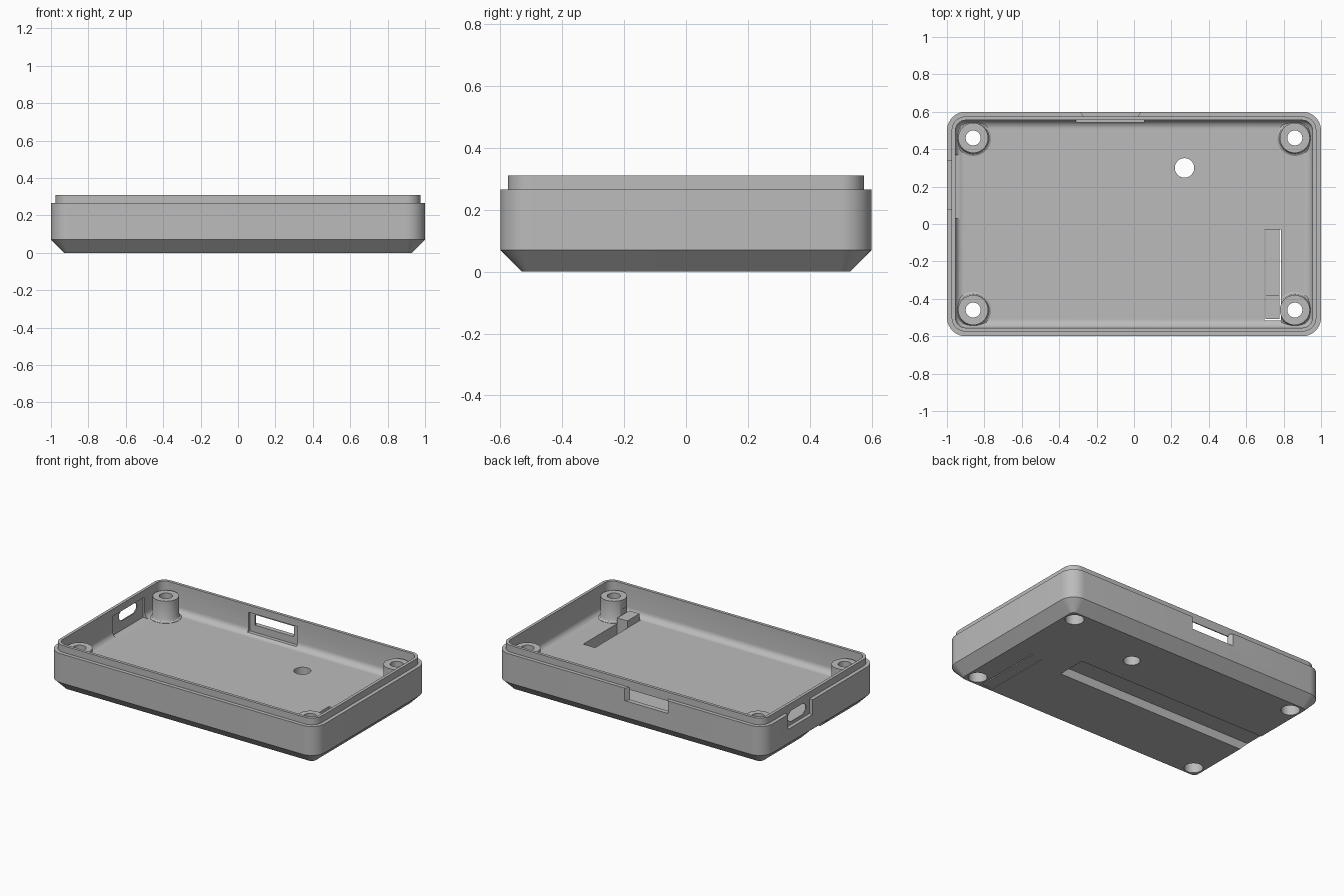
import bpy, bmesh, math
from mathutils import Vector

if "Cube" in bpy.data.objects:
    bpy.data.objects.remove(bpy.data.objects["Cube"], do_unlink=True)

grey = bpy.data.materials.new("plastic_grey")
grey.use_nodes = True
GREY = (0.5, 0.5, 0.5, 1)
grey.diffuse_color = GREY
grey.node_tree.nodes["Principled BSDF"].inputs["Base Color"].default_value = GREY


def finish(name, bm):
    bmesh.ops.recalc_face_normals(bm, faces=bm.faces)
    mesh = bpy.data.meshes.new(name)
    bm.to_mesh(mesh)
    bm.free()
    mesh.materials.append(grey)
    ob = bpy.data.objects.new(name, mesh)
    bpy.context.collection.objects.link(ob)
    return ob


def loft(name, rings):
    """Closed solid through rings with the same number of points."""
    bm = bmesh.new()
    loops = [[bm.verts.new(p) for p in ring] for ring in rings]
    n = len(loops[0])
    for a, b in zip(loops, loops[1:]):
        for i in range(n):
            j = (i + 1) % n
            bm.faces.new((a[i], a[j], b[j], b[i]))
    bm.faces.new(loops[0][::-1])
    bm.faces.new(loops[-1])
    return finish(name, bm)


def rounded_ring(inset, z, steps=10):
    r = max(0.1 - inset, 0.025)
    ring = []
    for k, (sx, sy) in enumerate(((1, 1), (-1, 1), (-1, -1), (1, -1))):
        for i in range(steps + 1):
            a = math.pi / 2 * (k + i / steps)
            ring.append((sx * (1 - inset - r) + r * math.cos(a),
                         sy * (0.6 - inset - r) + r * math.sin(a), z))
    return ring


def lathe(name, x, y, profile, sides=40):
    return loft(name, [[(x + r * math.cos(math.tau * i / sides),
                         y + r * math.sin(math.tau * i / sides), z)
                        for i in range(sides)] for r, z in profile])


def prism(name, points, direction):
    d = Vector(direction)
    return loft(name, [points, [Vector(p) + d for p in points]])


def box(name, x0, x1, y0, y1, z0, z1):
    return prism(name, [(x0, y0, z0), (x1, y0, z0), (x1, y1, z0), (x0, y1, z0)],
                 (0, 0, z1 - z0))


def combine(target, tool, operation="DIFFERENCE"):
    mod = target.modifiers.new("combine", "BOOLEAN")
    mod.operation = operation
    mod.solver = "EXACT"
    mod.object = tool
    bpy.context.view_layer.update()
    result = bpy.data.meshes.new_from_object(
        target.evaluated_get(bpy.context.evaluated_depsgraph_get()))
    target.modifiers.clear()
    target.data = result
    bpy.data.objects.remove(tool, do_unlink=True)


# Outer tray with chamfered base and stepped lip
shell = loft("case_shell", [rounded_ring(i, z) for i, z in
             ((0.07, 0), (0, 0.07), (0, 0.265), (0.025, 0.265), (0.025, 0.31))])

# Hollow interior with a filleted floor edge
fillet = []
for k in range(6):
    a = math.pi / 2 * k / 5
    fillet.append((0.045 + 0.04 * (1 - math.sin(a)), 0.16 - 0.04 * math.cos(a)))
combine(shell, loft("cavity", [rounded_ring(i, z) for i, z in fillet + [(0.045, 0.35)]]))

# Shallow pockets inside the walls, behind the two ports
combine(shell, box("port_pocket", -0.968, -0.9, 0.03, 0.37, 0.122, 0.262))
combine(shell, box("slot_pocket", -0.31, 0.055, 0.5, 0.568, 0.132, 0.262))

# Screw posts with flared feet, through holes and screw head recesses
corners = [(sx * 0.86, sy * 0.46) for sx in (-1, 1) for sy in (-1, 1)]
for x, y in corners:
    combine(shell, lathe("post", x, y, ((0.096, 0.1), (0.096, 0.122), (0.086, 0.128),
                                        (0.08, 0.14), (0.08, 0.262))), "UNION")
for x, y in corners:
    combine(shell, lathe("screw_hole", x, y, ((0.058, -0.05), (0.058, 0.1),
                                              (0.04, 0.1), (0.04, 0.35))))

# Round hole in the floor
combine(shell, lathe("floor_hole", 0.27, 0.3, ((0.052, -0.05), (0.052, 0.2))))

# Long channel under the base, open at one end
combine(shell, box("base_channel", -1.1, 0.5, -0.1, 0.1, -0.05, 0.06))

# Connector port: outer recess and chamfered opening
combine(shell, box("port_recess", -1.1, -0.975, 0.08, 0.34, 0.165, 0.28))
opening = [(-1.1, 0.21 + sy * w, 0.222 + sz * h) for sy, sz, w, h in
           ((-1, -1, 0.065, 0.038), (1, -1, 0.065, 0.038), (1, -1, 0.095, 0.015),
            (1, 1, 0.095, 0.015), (1, 1, 0.065, 0.038), (-1, 1, 0.065, 0.038),
            (-1, 1, 0.095, 0.015), (-1, -1, 0.095, 0.015))]
combine(shell, prism("port_opening", opening, (0.2, 0, 0)))

# Card slot: flared outer recess and straight opening
combine(shell, prism("slot_recess", [(-0.3, 0.62, 0.18), (0.05, 0.62, 0.18),
                                     (0.02, 0.575, 0.18), (-0.27, 0.575, 0.18)],
                     (0, 0, 0.1)))
combine(shell, box("slot_opening", -0.27, 0.02, 0.53, 0.62, 0.18, 0.25))

# Flexible lever in the floor: thinned arm, raised pad, thin slits around it
combine(shell, box("lever_pocket", 0.7, 0.78, -0.51, -0.03, 0.04, 0.18))
combine(shell, box("lever_pad", 0.7, 0.78, -0.51, -0.38, 0.03, 0.165), "UNION")
for x0, x1, y0, y1 in ((0.779, 0.787, -0.515, -0.03), (0.699, 0.703, -0.515, -0.03),
                       (0.699, 0.787, -0.515, -0.508)):
    combine(shell, box("lever_slit", x0, x1, y0, y1, -0.05, 0.2))

# Smooth curved walls, sharp edges kept
bpy.ops.object.select_all(action="DESELECT")
shell.select_set(True)
bpy.context.view_layer.objects.active = shell
bpy.ops.object.shade_smooth_by_angle(angle=math.radians(30))
